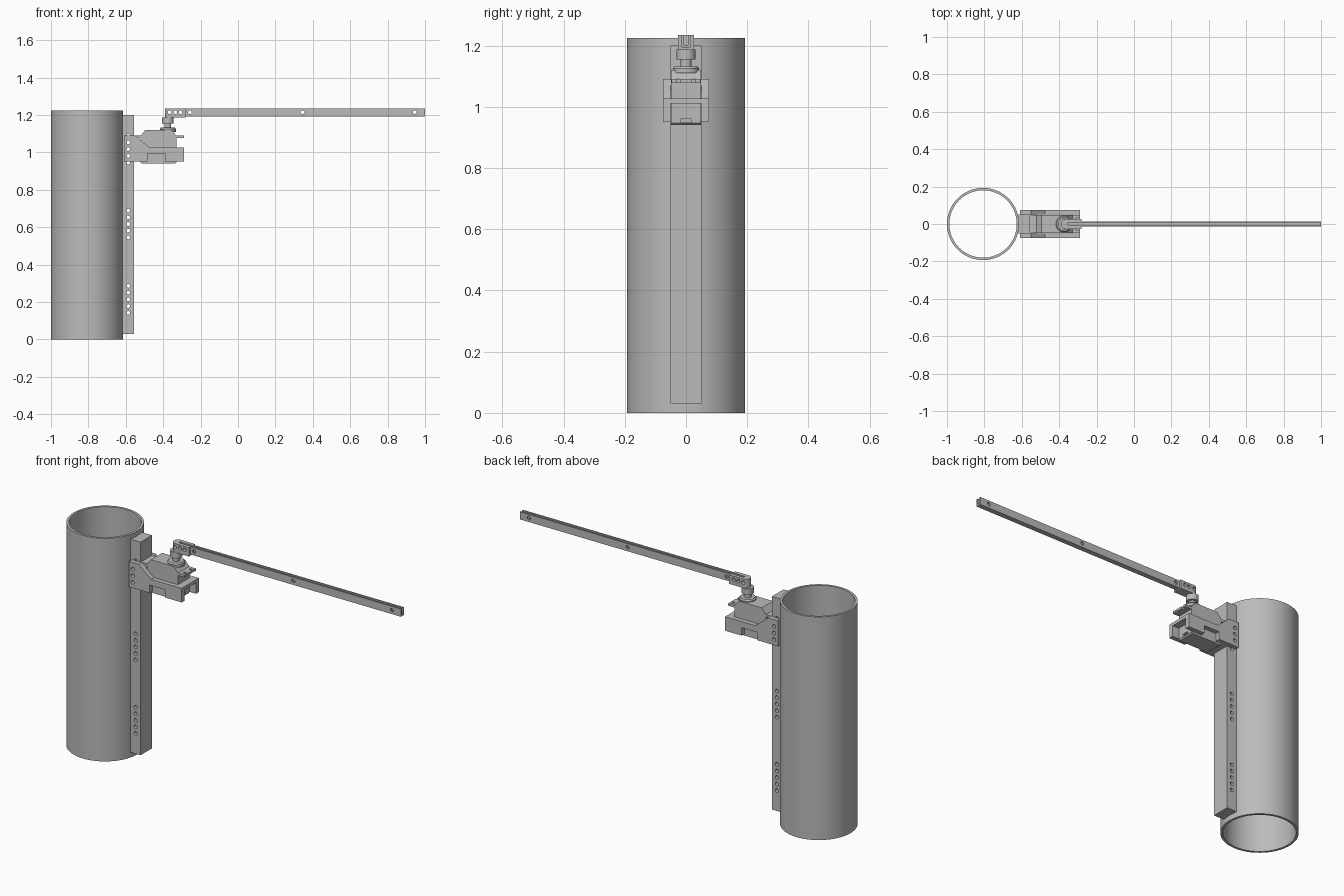
import bpy, bmesh, math
from mathutils import Matrix, Vector

cube = bpy.data.objects.get("Cube")
if cube:
    bpy.data.objects.remove(cube, do_unlink=True)

grey = bpy.data.materials.new("plain grey")
grey.use_nodes = True
grey.diffuse_color = (0.5, 0.5, 0.5, 1)
grey.node_tree.nodes["Principled BSDF"].inputs["Base Color"].default_value = (0.5, 0.5, 0.5, 1)


def finish(name, bm, smooth=False):
    bmesh.ops.recalc_face_normals(bm, faces=bm.faces)
    mesh = bpy.data.meshes.new(name)
    bm.to_mesh(mesh)
    bm.free()
    mesh.materials.append(grey)
    obj = bpy.data.objects.new(name, mesh)
    bpy.context.collection.objects.link(obj)
    if smooth:
        bpy.ops.object.select_all(action="DESELECT")
        obj.select_set(True)
        bpy.context.view_layer.objects.active = obj
        bpy.ops.object.shade_smooth_by_angle(angle=math.radians(35))
    return obj


def extrude(name, outline, low, high, axis="Y"):
    """Extrude an XZ outline along y, a YZ one along x or an XY one along z."""
    place = {"Y": lambda a, b, d: (a, d, b),
             "X": lambda a, b, d: (d, a, b),
             "Z": lambda a, b, d: (a, b, d)}[axis]
    bm = bmesh.new()
    face = bm.faces.new([bm.verts.new(place(a, b, low)) for a, b in outline])
    new = bmesh.ops.extrude_face_region(bm, geom=[face])["geom"]
    bmesh.ops.translate(bm, verts=[v for v in new if isinstance(v, bmesh.types.BMVert)],
                        vec=Vector(place(0, 0, high - low)))
    return finish(name, bm)


def box(name, x0, x1, y0, y1, z0, z1):
    return extrude(name, [(x0, z0), (x1, z0), (x1, z1), (x0, z1)], y0, y1)


def lathe(name, x, profile, steps=64):
    """Spin a closed (radius, z) loop around a vertical axis."""
    bm = bmesh.new()
    verts = [bm.verts.new((x + r, 0, z)) for r, z in profile]
    edges = [bm.edges.new((verts[i], verts[i - 1])) for i in range(len(verts))]
    bmesh.ops.spin(bm, geom=verts + edges, cent=(x, 0, 0), axis=(0, 0, 1),
                   angle=math.tau, steps=steps, use_merge=False)
    bmesh.ops.remove_doubles(bm, verts=bm.verts, dist=0.0001)
    return finish(name, bm, True)


def holes(points, radius, axis="Y", depth=0.3):
    """One cutter holding a round pin per point."""
    bm = bmesh.new()
    turn = Matrix.Rotation(math.pi / 2, 4, "X") if axis == "Y" else Matrix.Identity(4)
    for p in points:
        bmesh.ops.create_cone(bm, cap_ends=True, segments=16, radius1=radius,
                              radius2=radius, depth=depth,
                              matrix=Matrix.Translation(p) @ turn)
    return finish("cutter", bm)


def combine(obj, other, operation="DIFFERENCE"):
    mod = obj.modifiers.new("combine", "BOOLEAN")
    mod.operation, mod.object, mod.solver = operation, other, "EXACT"
    deps = bpy.context.evaluated_depsgraph_get()
    mesh = bpy.data.meshes.new_from_object(obj.evaluated_get(deps))
    obj.modifiers.clear()
    obj.data = mesh
    bpy.data.objects.remove(other, do_unlink=True)


# Open tube
lathe("tube", -0.807, [(0.193, 0), (0.193, 1.225), (0.18, 1.225), (0.18, 0)], 80)

# Post with three rows of cross holes
post = box("post", -0.617, -0.557, -0.05, 0.05, 0.03, 1.2)
rows = [(-0.587, 0, start + i * 0.036) for start in (0.142, 0.545, 0.945) for i in range(5)]
combine(post, holes(rows, 0.01))

# Bracket: cheeks, back wall and roof of the holder, with side notches
cheek = [(-0.61, 0.95), (-0.29, 0.95), (-0.29, 1.027), (-0.475, 1.027),
         (-0.55, 1.09), (-0.61, 1.09)]
bracket = extrude("bracket", cheek, -0.075, 0.075)
combine(bracket, box("cutter", -0.7, -0.557, -0.05, 0.05, 0.8, 1.2))
combine(bracket, box("cutter", -0.525, -0.2, -0.05, 0.05, 0.8, 1.01))
combine(bracket, box("cutter", -0.525, -0.33, -0.05, 0.05, 0.9, 1.2))
combine(bracket, box("cutter", -0.485, -0.39, -0.2, 0.2, 0.9, 0.993))
combine(bracket, holes([(-0.587, 0, z) for z in (0.981, 1.017, 1.053)], 0.01))
combine(bracket, holes([(-0.541, y, 1.1) for y in (-0.025, 0.025)], 0.008, "Z", 0.1))

# Motor body with a chamfered head and a cable socket
motor = extrude("motor_body", [(-0.52, 0.947), (-0.513, 0.94), (-0.337, 0.94), (-0.33, 0.947),
                               (-0.33, 1.09), (-0.355, 1.12), (-0.495, 1.12), (-0.52, 1.09)],
                -0.049, 0.049)
combine(motor, box("cutter", -0.34, -0.3, -0.016, 0.016, 0.948, 0.962))

# Slotted mounting ears at both ends of the motor
front_ear = box("front_ear", -0.332, -0.29, -0.048, 0.048, 1.077, 1.09)
for y in (-0.025, 0.025):
    combine(front_ear, box("cutter", -0.312, -0.28, y - 0.006, y + 0.006, 1, 1.2))
box("rear_ear", -0.557, -0.518, -0.048, 0.048, 1.077, 1.09)

# Output boss, shaft and knob
lathe("motor_boss", -0.375, [(0, 1.11), (0.043, 1.11), (0.043, 1.125), (0.038, 1.132), (0, 1.132)])
lathe("drive_shaft", -0.375, [(0, 1.12), (0.018, 1.12), (0.018, 1.16), (0, 1.16)], 32)
lathe("shaft_knob", -0.375, [(0, 1.154), (0.031, 1.154), (0.031, 1.187), (0, 1.187)], 48)

# Long channel arm, open along its top
arm_holes = [(x, 0, 1.215) for x in (-0.366, -0.335, -0.308, -0.257, 0.345, 0.945)]
arm = extrude("arm_channel", [(-0.014, 1.193), (0.014, 1.193), (0.014, 1.235), (0.006, 1.235),
                              (0.006, 1.201), (-0.006, 1.201), (-0.006, 1.235), (-0.014, 1.235)],
              -0.355, 1.0, "X")
combine(arm, holes(arm_holes, 0.01))

# Clamp gripping the arm, rounded at its outer end
rounded = [(-0.364 + 0.026 * math.cos(a), 0.026 * math.sin(a))
           for a in [math.pi / 2 + i * math.pi / 12 for i in range(13)]]
clamp = extrude("arm_clamp", rounded + [(-0.28, -0.026), (-0.28, 0.026)], 1.186, 1.235, "Z")
combine(clamp, box("cutter", -0.355, -0.2, -0.014, 0.014, 1.193, 1.3))
combine(clamp, holes(arm_holes[:4], 0.01))
